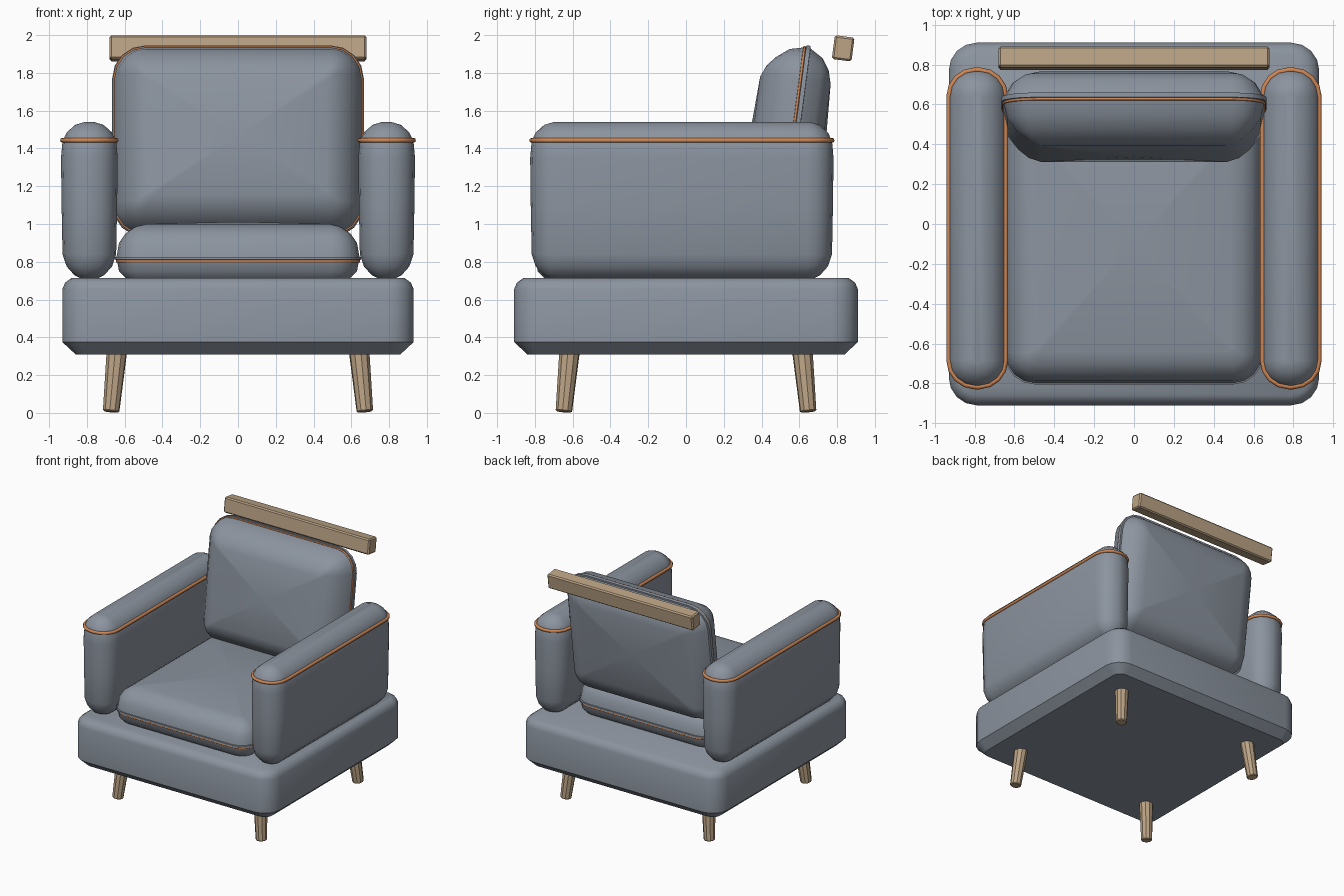
import bpy, bmesh
from math import pi, cos, sin, radians
from mathutils import Vector, Matrix

cube = bpy.data.objects.get("Cube")
if cube:
    bpy.data.objects.remove(cube, do_unlink=True)


def make_material(name, rgb):
    mat = bpy.data.materials.new(name)
    mat.use_nodes = True
    mat.diffuse_color = (*rgb, 1)
    mat.node_tree.nodes["Principled BSDF"].inputs["Base Color"].default_value = (*rgb, 1)
    return mat


FABRIC = make_material("grey fabric", (0.26, 0.295, 0.345))
PIPING = make_material("orange piping", (0.62, 0.24, 0.09))
WOOD = make_material("light wood", (0.50, 0.37, 0.235))


def rounded_ring(hx, hy, r, inset, segs=4):
    """Outline of a rounded rectangle shrunk by inset, counter-clockwise."""
    rad = max(r - inset, 0.02)
    cx, cy = hx - inset - rad, hy - inset - rad
    pts = []
    for k, (sx, sy) in enumerate([(1, 1), (-1, 1), (-1, -1), (1, -1)]):
        for i in range(segs + 1):
            a = (k + i / segs) * pi / 2
            pts.append((sx * cx + rad * cos(a), sy * cy + rad * sin(a)))
    return pts


def finish(name, bm, mat, place, smooth=None):
    bmesh.ops.recalc_face_normals(bm, faces=bm.faces)
    mesh = bpy.data.meshes.new(name)
    bm.to_mesh(mesh)
    bm.free()
    mesh.materials.append(mat)
    obj = bpy.data.objects.new(name, mesh)
    obj.matrix_world = place
    bpy.context.collection.objects.link(obj)
    if smooth:
        bpy.ops.object.select_all(action='DESELECT')
        bpy.context.view_layer.objects.active = obj
        obj.select_set(True)
        bpy.ops.object.shade_smooth_by_angle(angle=radians(smooth))
    return obj


def cushion(name, size, r, profile, place, crown=None, smooth=40):
    """Loft rounded rectangles through (height, inset) pairs; crown domes the caps."""
    bm = bmesh.new()
    rings = [[bm.verts.new((x, y, z)) for x, y in rounded_ring(*size, r, inset)]
             for z, inset in profile]
    n = len(rings[0])
    for low, high in zip(rings, rings[1:]):
        for i in range(n):
            j = (i + 1) % n
            bm.faces.new((low[i], low[j], high[j], high[i]))
    for ring, z in ((rings[0], profile[0][0]), (rings[-1], profile[-1][0])):
        if crown:
            tip = bm.verts.new((0, 0, z + (crown if ring is rings[-1] else -crown)))
            for i in range(n):
                bm.faces.new((ring[i], ring[(i + 1) % n], tip))
        else:
            bm.faces.new(ring)
    return finish(name, bm, FABRIC, place, smooth)


def piping(name, size, r, z, inset, thickness, place):
    """Thin cord running around a rounded rectangle."""
    curve = bpy.data.curves.new(name, 'CURVE')
    curve.dimensions = '3D'
    curve.bevel_depth = thickness
    curve.bevel_resolution = 2
    pts = rounded_ring(*size, r, inset)
    spline = curve.splines.new('POLY')
    spline.points.add(len(pts) - 1)
    for p, (x, y) in zip(spline.points, pts):
        p.co = (x, y, z, 1)
    spline.use_cyclic_u = True
    curve.materials.append(PIPING)
    obj = bpy.data.objects.new(name, curve)
    obj.matrix_world = place
    bpy.context.collection.objects.link(obj)


# Upholstered base
cushion("base", (0.93, 0.91), 0.14,
        [(0.31, 0.07), (0.375, 0), (0.655, 0), (0.69, 0.015), (0.715, 0.05)],
        Matrix())

# Seat cushion with a seam lip and cord under it
seat_size = (0.645, 0.70)
seat_place = Matrix.Translation((0, -0.10, 0))
cushion("seat_cushion", seat_size, 0.15,
        [(0.715, 0.05), (0.75, 0.015), (0.81, 0.004), (0.811, -0.006), (0.825, -0.006),
         (0.826, 0.002), (0.90, 0.015), (0.95, 0.05), (0.985, 0.10), (1.0, 0.16)],
        seat_place, crown=0.012)
piping("seat_piping", seat_size, 0.15, 0.803, 0.006, 0.008, seat_place)

# Leaning back cushion: local z points to the front
LEAN = 0.13
back_size = (0.66, 0.505)
back_place = Matrix.Translation((0, 0.565, 1.44)) @ Matrix.Rotation(pi / 2 - LEAN, 4, 'X')
cushion("back_cushion", back_size, 0.17,
        [(-0.16, 0.18), (-0.14, 0.11), (-0.10, 0.05), (-0.03, 0.008), (-0.029, -0.006),
         (-0.006, -0.006), (-0.005, 0.004), (0.08, 0.025), (0.15, 0.08), (0.19, 0.13),
         (0.215, 0.19)],
        back_place, crown=0.015)
piping("back_piping", back_size, 0.17, 0.002, 0.005, 0.007, back_place)

# Arms with cord below the rounded top
arm_size = (0.15, 0.803)
for side, x in (("left", 0.787), ("right", -0.787)):
    place = Matrix.Translation((x, -0.022, 0))
    cushion(side + "_arm", arm_size, 0.14,
            [(0.715, 0.10), (0.73, 0.07), (0.775, 0.03), (0.84, 0.008), (1.1, 0.003),
             (1.35, 0), (1.44, 0.008), (1.485, 0.03), (1.525, 0.075), (1.54, 0.125)],
            place, smooth=45)
    piping(side + "_arm_piping", arm_size, 0.14, 1.443, 0.008, 0.013, place)

# Wooden head rail
bm = bmesh.new()
bmesh.ops.create_cube(bm, size=1, matrix=Matrix.Diagonal((1.36, 0.105, 0.127, 1)))
bmesh.ops.bevel(bm, geom=bm.edges[:], offset=0.01, segments=1, affect='EDGES')
finish("head_rail", bm, WOOD,
       Matrix.Translation((0, 0.832, 1.93)) @ Matrix.Rotation(-LEAN, 4, 'X'))

# Splayed tapered legs
for front, sy in (("front", -1), ("back", 1)):
    for side, sx in (("left", 1), ("right", -1)):
        top = Vector((sx * 0.641, sy * 0.616, 0.33))
        foot = Vector((sx * 0.672, sy * 0.647, 0.006))
        axis = top - foot
        bm = bmesh.new()
        bmesh.ops.create_cone(bm, cap_ends=True, segments=10, radius1=0.044,
                              radius2=0.055, depth=axis.length)
        rim = [e for e in bm.edges if all(v.co.z < 0 for v in e.verts)]
        bmesh.ops.bevel(bm, geom=rim, offset=0.006, segments=1, affect='EDGES')
        turn = axis.to_track_quat('Z', 'Y').to_matrix().to_4x4()
        finish(f"{front}_{side}_leg", bm, WOOD,
               Matrix.Translation((top + foot) / 2) @ turn)
